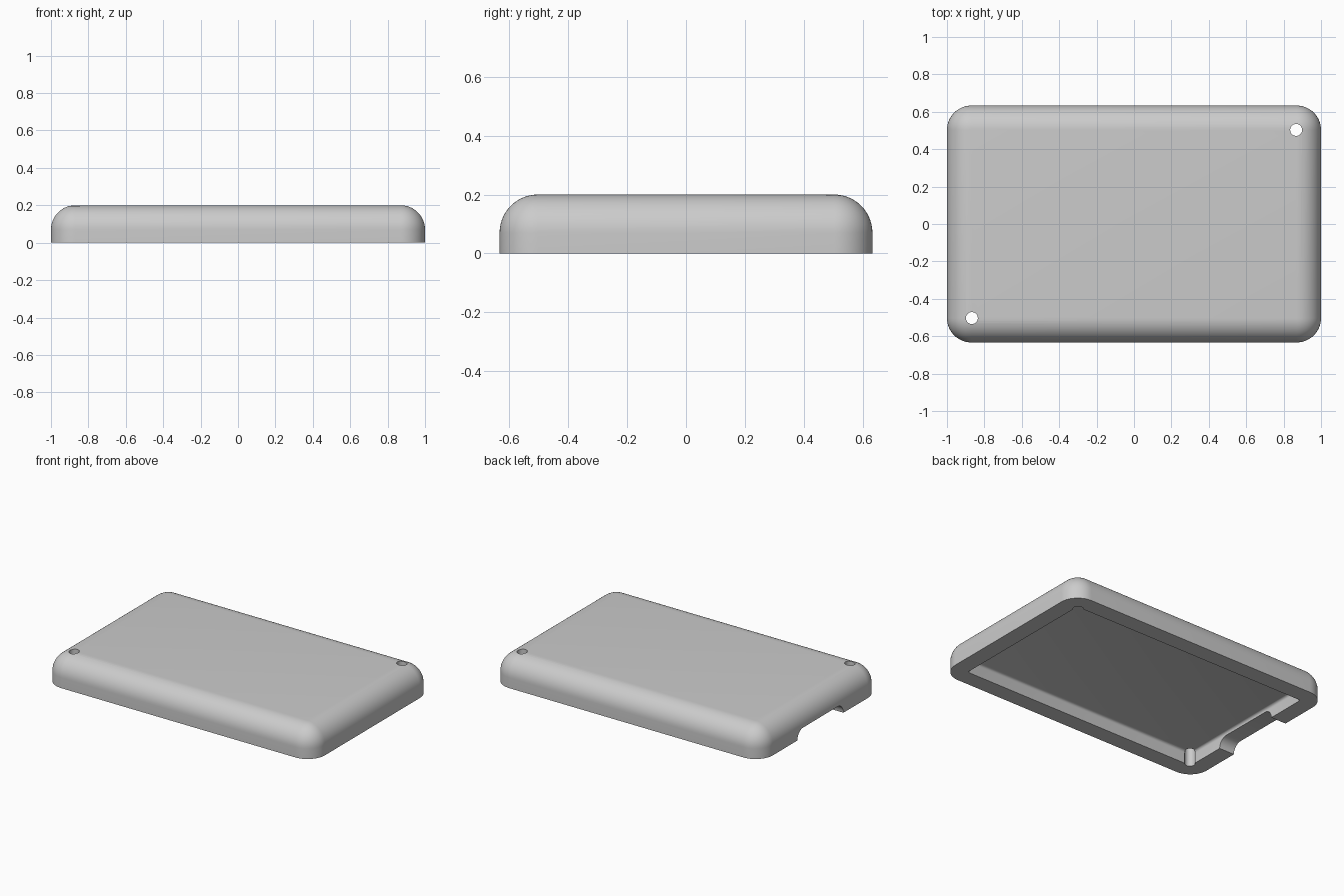
import bpy
import bmesh
from mathutils import Matrix

cube = bpy.data.objects.get("Cube")
if cube:
    bpy.data.objects.remove(cube, do_unlink=True)

# Overall sizes
HALF_X, HALF_Y, HEIGHT = 1.0, 0.633, 0.2
ROUND = 0.13
WALL = 0.113

grey = bpy.data.materials.new("plain_grey")
grey.use_nodes = True
colour = (0.6, 0.6, 0.6, 1)
grey.diffuse_color = colour
grey.node_tree.nodes["Principled BSDF"].inputs["Base Color"].default_value = colour


def to_object(name, bm):
    bmesh.ops.recalc_face_normals(bm, faces=bm.faces)
    mesh = bpy.data.meshes.new(name)
    bm.to_mesh(mesh)
    bm.free()
    mesh.materials.append(grey)
    obj = bpy.data.objects.new(name, mesh)
    bpy.context.collection.objects.link(obj)
    return obj


def rounded_box(name, hx, hy, low, high, radius, segments):
    """Box with rounded uprights and top rim, and a sharp flat bottom."""
    bm = bmesh.new()
    bmesh.ops.create_cube(bm, size=1)
    for v in bm.verts:
        v.co.x *= 2 * hx
        v.co.y *= 2 * hy
        v.co.z = high if v.co.z > 0 else low
    edges = [e for e in bm.edges if any(v.co.z == e.verts[0].co.z and v.co.z > low
             or abs(e.verts[0].co.z - e.verts[1].co.z) > 0 for v in e.verts)]
    edges = [e for e in edges if max(v.co.z for v in e.verts) > low + 0.001]
    bmesh.ops.bevel(bm, geom=edges, offset=radius, offset_type='OFFSET',
                    segments=segments, profile=0.5, affect='EDGES')
    return to_object(name, bm)


def cylinder(name, radius, depth, matrix):
    bm = bmesh.new()
    bmesh.ops.create_cone(bm, cap_ends=True, segments=32, radius1=radius,
                          radius2=radius, depth=depth, matrix=matrix)
    return to_object(name, bm)


def cut(target, cutter):
    mod = target.modifiers.new("cut", 'BOOLEAN')
    mod.operation = 'DIFFERENCE'
    mod.solver = 'EXACT'
    mod.object = cutter
    bpy.context.view_layer.objects.active = target
    bpy.ops.object.modifier_apply(modifier=mod.name)
    bpy.data.objects.remove(cutter, do_unlink=True)


# Outer shell, hollowed from below
cover = rounded_box("enclosure_cover", HALF_X, HALF_Y, 0, HEIGHT, ROUND, 14)
cut(cover, rounded_box("cavity", HALF_X - WALL, HALF_Y - WALL,
                       -0.2, HEIGHT - WALL, ROUND - WALL, 5))

# Screw holes through two opposite corners
for side in (-1, 1):
    place = Matrix.Translation((side * 0.867, side * 0.503, 0))
    cut(cover, cylinder("screw_hole", 0.032, 1, place))

# Cable notch with rounded ends in the end wall
NOTCH_R, NOTCH_HALF = 0.065, 0.245
bm = bmesh.new()
sideways = Matrix.Translation((-0.95, 0, 0)) @ Matrix.Rotation(1.5707963, 4, 'Y')
bmesh.ops.create_cone(bm, cap_ends=True, segments=32, radius1=NOTCH_R,
                      radius2=NOTCH_R, depth=0.3, matrix=sideways)
for v in bm.verts:
    v.co.y += (NOTCH_HALF - NOTCH_R) * (1 if v.co.y > 0 else -1)
cut(cover, to_object("cable_notch", bm))

# Smooth rounds, crisp edges
bpy.ops.object.select_all(action='DESELECT')
cover.select_set(True)
bpy.context.view_layer.objects.active = cover
bpy.ops.object.shade_smooth_by_angle(angle=0.5)
